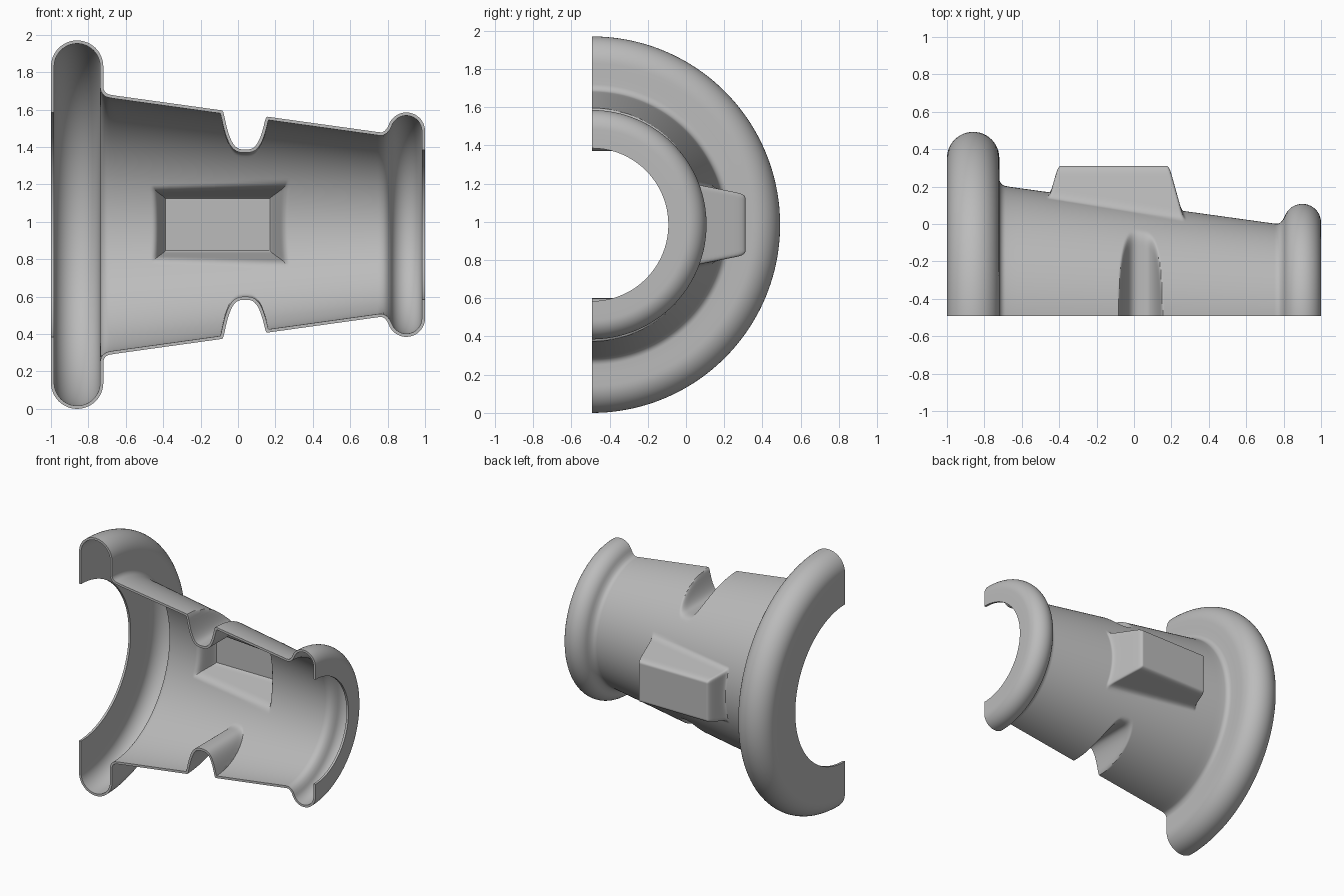
import bpy
import math

cube = bpy.data.objects.get("Cube")
if cube:
    bpy.data.objects.remove(cube, do_unlink=True)

AXIS_Y, AXIS_Z = -0.4925, 0.985   # axis of revolution, parallel to x
WALL = 0.017


def smin(a, b, k):
    h = max(k - abs(a - b), 0) / k
    return min(a, b) - h * h * k / 4


def smax(a, b, k):
    return -smin(-a, -b, k)


def arc(cx, cr, radius, start, end, n):
    angles = [math.radians(start + (end - start) * i / n) for i in range(n + 1)]
    return [(cx + radius * math.cos(a), cr + radius * math.sin(a)) for a in angles]


def spaced(start, end, coarse, fine, bands):
    """Values from start to end, stepping finely inside the bands."""
    values, v = [], start
    while v < end - fine / 2:
        values.append(v)
        inside = any(lo <= v < hi for lo, hi in bands)
        nxt = v + (fine if inside else coarse)
        for lo, hi in bands:
            if v < lo < nxt:
                nxt = lo
        v = nxt
    return values + [end]


def cone(x):
    return 0.599 - 0.139 * x


def body_radius(x, phi):
    c, s = max(math.cos(phi), 1e-4), abs(math.sin(phi))
    # raised block with sloping walls
    top = 0.803 / c
    sides = (0.2 + 0.6 * 0.2) / (s + 0.2 * c)
    left = (0.68 + (x + 0.44) * 3.6) / c
    right = (0.58 + (0.25 - x) * 3.6) / c
    block = smin(smin(left, right, 0.04), smin(top, sides, 0.05), 0.05)
    r = smax(cone(x), block, 0.04)
    # straight groove across the top and bottom
    floor = 0.402 + 0.2 * (abs(x - 0.038) / 0.115) ** 3.2
    return smin(r, floor / max(s, 1e-3), 0.035)


# Profile: large flange, tapered body, small flange
large_flange = [(-1, 0.6), (-1, 0.68), (-1, 0.76)]
large_flange += arc(-0.86, 0.845, 0.14, 180, 0, 24) + [(-0.72, 0.79)]
large_flange += arc(-0.68, 0.735, 0.04, 180, 262, 7)
body_xs = spaced(-0.66, 0.755, 0.035, 0.006,
                 [(-0.47, -0.37), (-0.12, 0.29)])
small_flange = [(0.772, 0.494), (0.785, 0.502), (0.797, 0.516)]
small_flange += arc(0.9, 0.5, 0.1, 160, 0, 20) + [(1, 0.45), (1, 0.4)]

fine_angles = [(-23, -8), (8, 23)]
angles = [math.radians(a) for a in spaced(-90, 90, 1.5, 0.5, fine_angles)]

columns = [[(x, r)] * len(angles) for x, r in large_flange]
columns += [[(x, body_radius(x, a)) for a in angles] for x in body_xs]
columns += [[(x, r)] * len(angles) for x, r in small_flange]

verts = [(x, AXIS_Y + r * math.cos(a), AXIS_Z + r * math.sin(a))
         for col in columns for (x, r), a in zip(col, angles)]
n = len(angles)
faces = [(i * n + j, i * n + j + 1, (i + 1) * n + j + 1, (i + 1) * n + j)
         for i in range(len(columns) - 1) for j in range(n - 1)]

mesh = bpy.data.meshes.new("half_shell")
mesh.from_pydata(verts, [], faces)
shell = bpy.data.objects.new("half_shell", mesh)
bpy.context.collection.objects.link(shell)

# Plain grey material
grey = bpy.data.materials.new("plain_grey")
grey.use_nodes = True
colour = (0.5, 0.5, 0.5, 1)
grey.diffuse_color = colour
grey.node_tree.nodes["Principled BSDF"].inputs["Base Color"].default_value = colour
mesh.materials.append(grey)

# Wall thickness, inward
solid = shell.modifiers.new("wall", "SOLIDIFY")
solid.thickness = WALL
solid.offset = -1

bpy.ops.object.select_all(action="DESELECT")
shell.select_set(True)
bpy.context.view_layer.objects.active = shell
bpy.ops.object.modifier_apply(modifier=solid.name)
bpy.ops.object.shade_smooth_by_angle(angle=math.radians(40))
